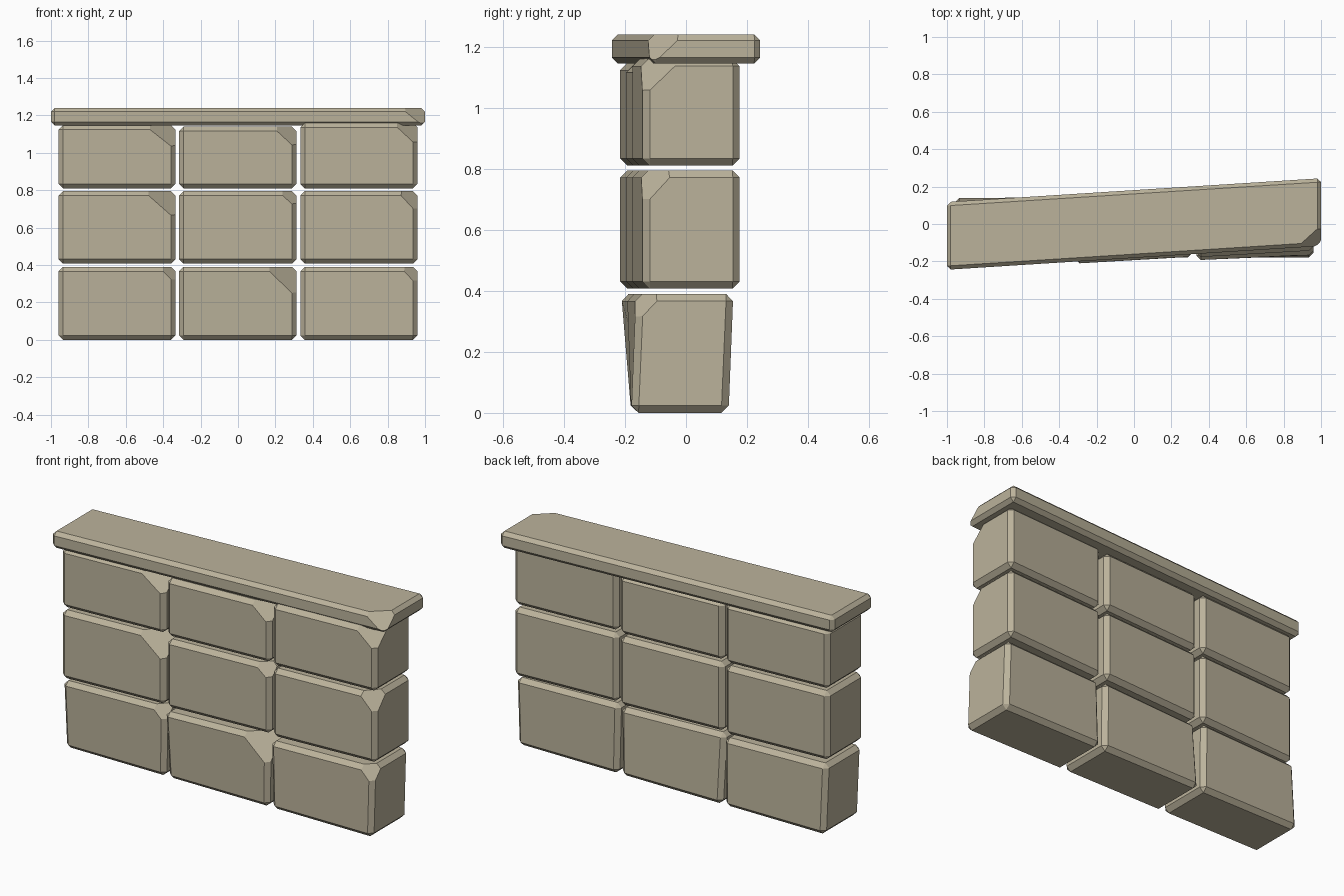
import bpy, bmesh
from mathutils import Vector

if "Cube" in bpy.data.objects:
    bpy.data.objects.remove(bpy.data.objects["Cube"])


def stone(name, x0, x1, z0, z1, depth, low, high, chip, bevel):
    """Bevelled block; low/high = (centre y, slope of y along x) at bottom and top.
    chip = cut distances along x, y, z from the front/right/top corner."""
    bm = bmesh.new()
    bmesh.ops.create_cube(bm, size=1)
    cx, w = (x0 + x1) / 2, x1 - x0
    for v in bm.verts:
        cy, slope = high if v.co.z > 0 else low
        v.co = (cx + v.co.x * w,
                cy + v.co.x * w * slope + v.co.y * depth,
                z1 if v.co.z > 0 else z0)
    corner = Vector((x1, high[0] + w / 2 * high[1] - depth / 2, z1))
    bmesh.ops.bevel(bm, geom=bm.edges[:], offset=bevel, segments=1,
                    profile=0.5, affect='EDGES')
    # chipped corner: slice with a plane and cap the hole
    a, b, c = chip
    slope = high[1]
    px = corner - Vector((a, a * slope, 0))
    py = corner + Vector((0, b, 0))
    pz = corner - Vector((0, 0, c))
    n = (py - px).cross(pz - px).normalized()
    if n.dot(corner - px) < 0:
        n = -n
    bmesh.ops.bisect_plane(bm, geom=bm.verts[:] + bm.edges[:] + bm.faces[:],
                           plane_co=px, plane_no=n, clear_outer=True)
    bmesh.ops.holes_fill(bm, edges=[e for e in bm.edges if e.is_boundary], sides=0)
    bmesh.ops.recalc_face_normals(bm, faces=bm.faces[:])
    me = bpy.data.meshes.new(name)
    bm.to_mesh(me)
    bm.free()
    ob = bpy.data.objects.new(name, me)
    bpy.context.collection.objects.link(ob)
    me.materials.append(mat)
    return ob


mat = bpy.data.materials.new("sandstone")
mat.diffuse_color = (0.50, 0.45, 0.33, 1)
mat.use_nodes = True
mat.node_tree.nodes["Principled BSDF"].inputs["Base Color"].default_value = mat.diffuse_color

columns = [(-0.96, -0.335), (-0.315, 0.312), (0.333, 0.96)]
tops = [(0.39, 0.39, 0.39), (0.795, 0.795, 0.795), (1.147, 1.14, 1.16)]
bottoms = [0.0, 0.407, 0.81]
chips = [[(0.09, 0.09, 0.09), (0.17, 0.15, 0.16), (0.095, 0.09, 0.095)],
         [(0.17, 0.15, 0.15), (0.10, 0.09, 0.09), (0.11, 0.11, 0.12)],
         [(0.165, 0.14, 0.13), (0.13, 0.12, 0.12), (0.135, 0.13, 0.125)]]
# the foot row starts straight and leans into the twist
foot_tops = [(-0.03, 0.05), (-0.034, 0.065), (-0.019, 0.05)]

# three rows of three stones
for r in range(3):
    for c, (x0, x1) in enumerate(columns):
        twisted = (-0.02 + 0.02 * (c - 1), 0.057)
        low, high = ((-0.02, 0.0), foot_tops[c]) if r == 0 else (twisted, twisted)
        stone(f"stone_row{r + 1}_{c + 1}", x0, x1, bottoms[r], tops[r][c],
              0.319, low, high, chips[r][c], 0.024)

# capping slab
stone("cap_slab", -1.0, 1.0, 1.145, 1.24, 0.362, (0, 0.0635), (0, 0.0635),
      (0.13, 0.11, 0.105), 0.02)
